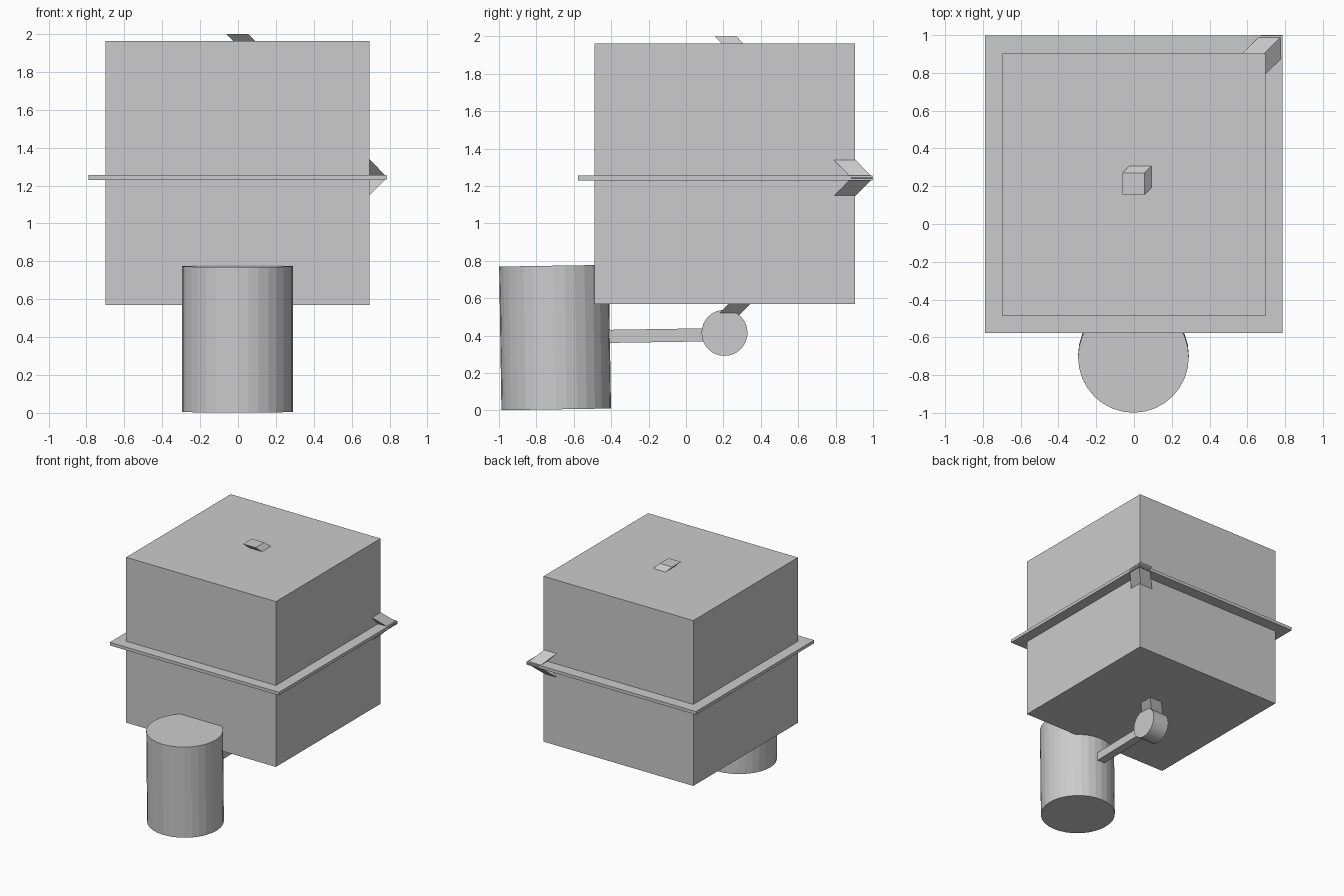
import bpy, math

if "Cube" in bpy.data.objects:
    bpy.data.objects.remove(bpy.data.objects["Cube"])


def mesh_object(name, verts, faces):
    me = bpy.data.meshes.new(name)
    me.from_pydata(verts, [], faces)
    ob = bpy.data.objects.new(name, me)
    bpy.context.collection.objects.link(ob)
    return ob


def box(name, lo, hi, tilt=0):
    bpy.ops.mesh.primitive_cube_add(size=1, location=[(a + b) / 2 for a, b in zip(lo, hi)],
                                    rotation=(tilt, 0, 0))
    ob = bpy.context.object
    ob.name = name
    ob.scale = [b - a for a, b in zip(lo, hi)]
    return ob


def cylinder(name, radius, depth, loc, rot):
    bpy.ops.mesh.primitive_cylinder_add(vertices=32, radius=radius, depth=depth,
                                        location=loc, rotation=rot)
    bpy.context.object.name = name


def square_strut(name, path, half):
    # horizontal square section carried along a slanted path
    verts = [(x + sx * half, y + sy * half, z) for x, y, z in path
             for sx, sy in ((-1, -1), (1, -1), (1, 1), (-1, 1))]
    faces = [(3, 2, 1, 0)]
    for k in range(len(path) - 1):
        b = 4 * k
        faces += [(b + i, b + (i + 1) % 4, b + 4 + (i + 1) % 4, b + 4 + i) for i in range(4)]
    n = 4 * (len(path) - 1)
    faces.append((n, n + 1, n + 2, n + 3))
    return mesh_object(name, verts, faces)


TILT = math.radians(0.9)

# Large body and the thin plate around its middle
box("body", (-0.70, -0.488, 0.57), (0.695, 0.903, 1.962))
box("middle_plate", (-0.79, -0.577, 1.23), (0.785, 0.998, 1.256))

# Bent strut: pivot, out to the plate corner, back to the top
square_strut("bent_strut", [(-0.003, 0.222, 0.505), (0.729, 0.942, 1.243),
                            (-0.003, 0.212, 2.0)], 0.058)

# Slightly tilted drum, its arm and the pivot disc
cylinder("drum", 0.293, 0.768, (-0.003, -0.70, 0.39), (TILT, 0, 0))
box("arm", (-0.038, -0.50, 0.365), (0.032, 0.16, 0.435), TILT)
cylinder("pivot", 0.123, 0.15, (-0.003, 0.206, 0.415), (0, math.pi / 2, 0))
